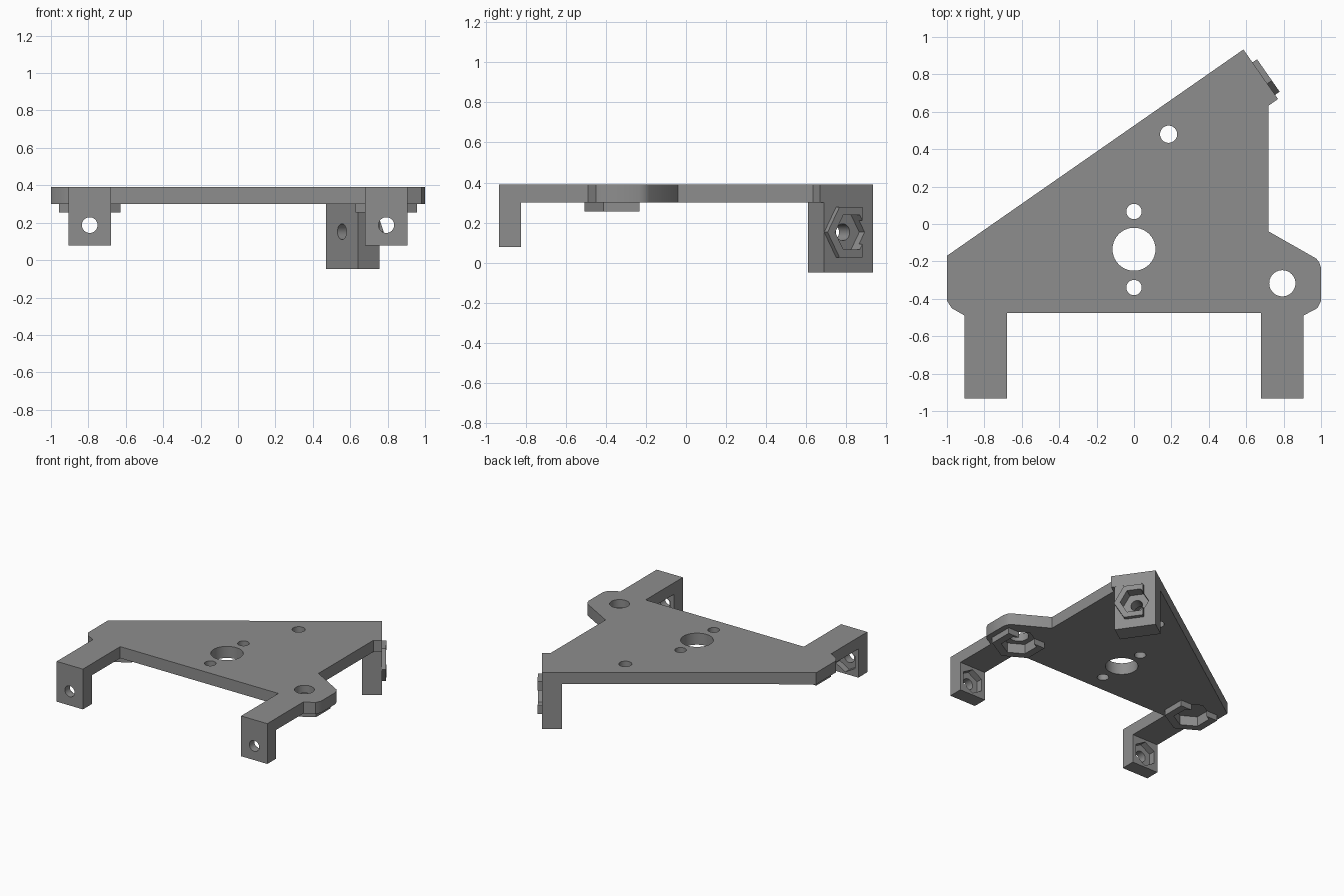
import bpy, bmesh, math
from mathutils import Matrix, Vector

if "Cube" in bpy.data.objects:
    bpy.data.objects.remove(bpy.data.objects["Cube"])

grey = bpy.data.materials.new("mid grey")
grey.diffuse_color = (0.27, 0.27, 0.27, 1)
grey.use_nodes = True
grey.node_tree.nodes["Principled BSDF"].inputs["Base Color"].default_value = grey.diffuse_color

BOTTOM, TOP = 0.3, 0.39


def frame(origin, u, w):
    """Local frame: u is local x, w is the extrusion direction."""
    u, w = Vector(u).normalized(), Vector(w).normalized()
    m = Matrix((u, w.cross(u), w)).transposed().to_4x4()
    m.translation = Vector(origin)
    return m


def prism(name, pts, a, b, m=Matrix()):
    """Extrude a 2D outline from a to b along the local z axis."""
    bm = bmesh.new()
    face = bm.faces.new([bm.verts.new((x, y, a)) for x, y in pts])
    new = bmesh.ops.extrude_face_region(bm, geom=[face])["geom"]
    bmesh.ops.translate(bm, vec=(0, 0, b - a),
                        verts=[v for v in new if isinstance(v, bmesh.types.BMVert)])
    bm.transform(m)
    bmesh.ops.recalc_face_normals(bm, faces=bm.faces)
    mesh = bpy.data.meshes.new(name)
    bm.to_mesh(mesh)
    bm.free()
    mesh.materials.append(grey)
    ob = bpy.data.objects.new(name, mesh)
    bpy.context.collection.objects.link(ob)
    return ob


def ring(r, n, x=0, y=0):
    return [(x + r * math.cos(2 * math.pi * i / n),
             y + r * math.sin(2 * math.pi * i / n)) for i in range(n)]


def rect(x0, x1, y0, y1):
    return [(x0, y0), (x1, y0), (x1, y1), (x0, y1)]


def open_hex(r):
    """Hexagon pointing along +x with its other end cut off."""
    h = r * math.sqrt(3) / 2
    return [(r, 0), (r / 2, h), (-0.45 * r, h), (-0.45 * r, -h), (r / 2, -h)]


# Plate with two arms
plate = prism("bracket_plate", [
    (-1, -0.17), (0.585, 0.933), (0.77, 0.668), (0.72, 0.633), (0.72, -0.04),
    (0.975, -0.185), (0.99, -0.205), (1, -0.235), (1, -0.41), (0.98, -0.45), (0.905, -0.49),
    (0.905, -0.933), (0.68, -0.933), (0.68, -0.475),
    (-0.68, -0.475), (-0.68, -0.933), (-0.905, -0.933), (-0.905, -0.49),
    (-0.975, -0.45), (-1, -0.41)], BOTTOM, TOP)

solids, cutters = [], []

# Plate holes
for x, y, r in ((0, -0.135, 0.115), (0, 0.067, 0.041), (0, -0.34, 0.041), (0.185, 0.48, 0.046)):
    cutters.append(prism("hole_cutter", ring(r, 40, x, y), 0.2, 0.5))

for s in (-1, 1):
    # Nut holder under the plate, open towards the back
    m = frame((s * 0.793, -0.317, BOTTOM), (0, -1, 0), (0, 0, -1))
    solids.append(prism("nut_holder", open_hex(0.19), -0.02, 0.045, m))
    cutters.append(prism("nut_cutter", ring(0.125, 6), -0.03, 0.1, m))
    cutters.append(prism("bolt_cutter", ring(0.07, 40), -0.2, 0.1, m))
    # Front tab with a nut pocket on its inner face
    solids.append(prism("front_tab", rect(s * 0.7925 - 0.1125, s * 0.7925 + 0.1125, -0.933, -0.823),
                        0.077, 0.35))
    m = frame((s * 0.793, -0.823, 0.187), (0, 0, 1), (0, 1, 0))
    cutters.append(prism("tab_nut_cutter", ring(0.095, 6), -0.05, 0.05, m))
    cutters.append(prism("tab_bolt_cutter", ring(0.042, 32), -0.2, 0.05, m))

# Slanted back tab, square to the long edge
n = Vector((1.585, 1.103, 0)).normalized()
t = Vector((n.y, -n.x, 0))
m = frame(Vector((0.585, 0.933, 0.152)) + t * 0.15, t, n)
solids.append(prism("back_tab", rect(-0.15, 0.148, -0.152, 0.2), -0.14, 0, m))
solids.append(prism("back_nut_holder", open_hex(0.146), -0.02, 0.03, m))
cutters.append(prism("back_nut_cutter", ring(0.1, 6), -0.047, 0.06, m))
cutters.append(prism("back_bolt_cutter", ring(0.042, 32), -0.3, 0.06, m))

# Join the solids, then cut all holes
for op, parts in (("UNION", solids), ("DIFFERENCE", cutters)):
    for part in parts:
        mod = plate.modifiers.new(part.name, "BOOLEAN")
        mod.operation, mod.solver, mod.object = op, "EXACT", part
bpy.context.view_layer.update()
done = bpy.data.meshes.new_from_object(plate.evaluated_get(bpy.context.evaluated_depsgraph_get()))
plate.modifiers.clear()
plate.data = done
for part in solids + cutters:
    bpy.data.objects.remove(part)

# Smooth hole walls, sharp edges elsewhere
bpy.context.view_layer.objects.active = plate
plate.select_set(True)
bpy.ops.object.shade_smooth_by_angle(angle=math.radians(30))
